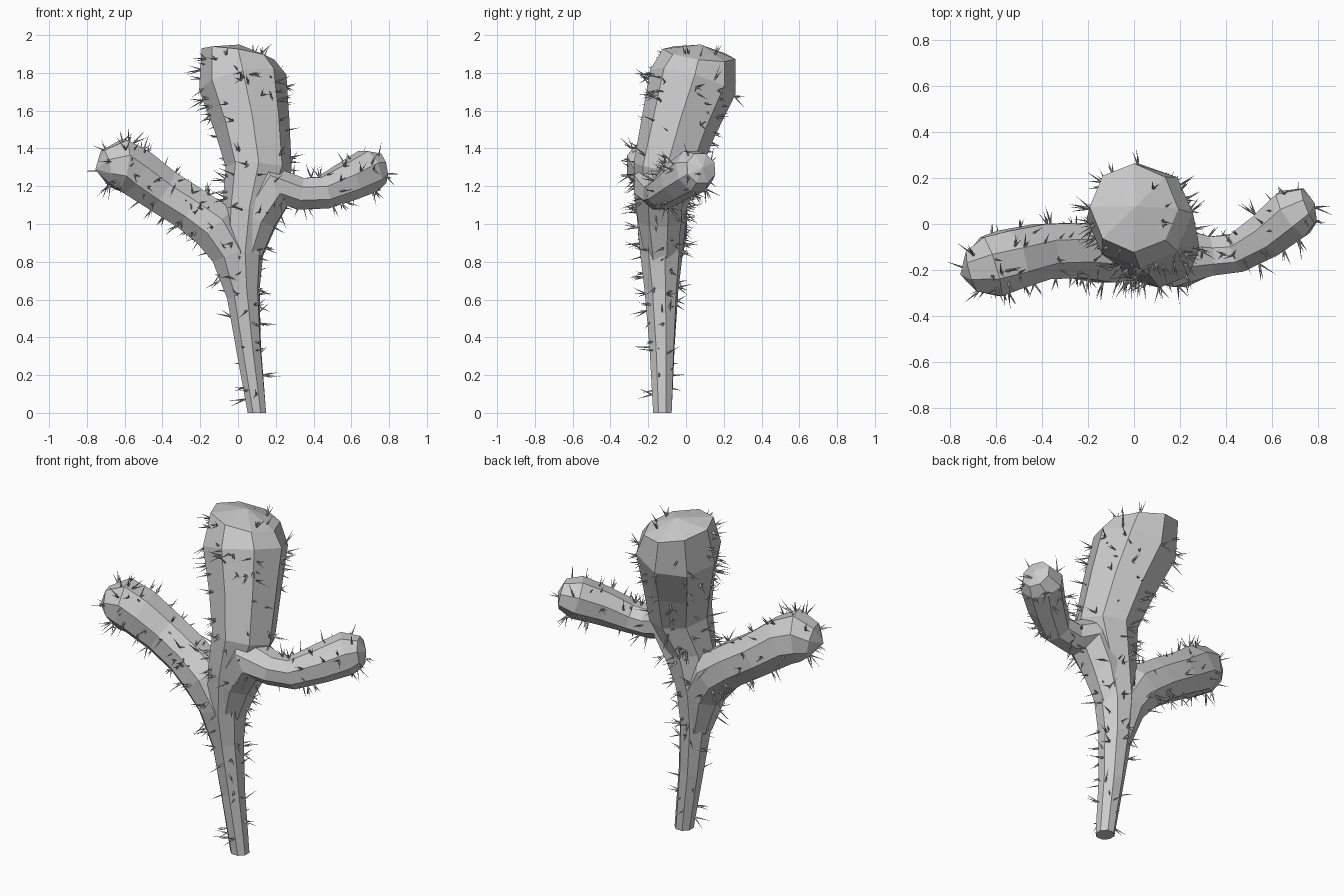
import bpy, bmesh, math, random
from mathutils import Vector, Matrix

random.seed(7)
cube = bpy.data.objects.get("Cube")
if cube:
    bpy.data.objects.remove(cube, do_unlink=True)

# One plain grey for skin and spines
grey = bpy.data.materials.new("light grey")
grey.use_nodes = True
grey.diffuse_color = (.6, .6, .6, 1)
grey.node_tree.nodes["Principled BSDF"].inputs["Base Color"].default_value = (.6, .6, .6, 1)


def add_object(name, bm):
    mesh = bpy.data.meshes.new(name)
    bm.to_mesh(mesh)
    bm.free()
    mesh.materials.append(grey)
    obj = bpy.data.objects.new(name, mesh)
    bpy.context.collection.objects.link(obj)
    return obj


def tube(name, path, tip, side, twist=0.0, sides=8):
    """Eight-sided limb through (x, y, z, radius) stations, ending in a point."""
    bm = bmesh.new()
    centres = [Vector(p[:3]) for p in path] + [Vector(tip)]
    rings = []
    for i, station in enumerate(path):
        # The last ring squares up to the tip, the foot lies flat
        start = i if i == len(path) - 1 else max(i - 1, 0)
        along = (centres[i + 1] - centres[start]).normalized()
        if station[2] == 0:
            along = Vector((0, 0, 1))
        u = (side - along * side.dot(along)).normalized()
        v = along.cross(u)
        phase = math.pi / sides * (1 - min(1, twist * i))
        ring = []
        for k in range(sides):
            a = phase + math.tau * k / sides
            ring.append(bm.verts.new(centres[i] + station[3] * (u * math.cos(a) + v * math.sin(a))))
        rings.append(ring)
    for a, b in zip(rings, rings[1:]):
        for k in range(sides):
            j = (k + 1) % sides
            bm.faces.new((a[k], a[j], b[j], b[k]))
    bm.faces.new(rings[0][::-1])
    apex = bm.verts.new(tip)
    for k in range(sides):
        bm.faces.new((rings[-1][k], rings[-1][(k + 1) % sides], apex))
    bmesh.ops.recalc_face_normals(bm, faces=bm.faces)
    return add_object(name, bm)


# Trunk: thin foot, swelling into a head that leans back
body = tube("cactus_body", [
    (.10, -.125, 0, .053), (.055, -.127, .35, .07), (.025, -.13, .65, .092),
    (.02, -.13, .85, .115), (.05, -.13, 1.08, .135), (.11, -.105, 1.29, .175),
    (.075, -.04, 1.52, .2), (.025, .035, 1.75, .235), (0, .07, 1.9, .195),
], (.008, .077, 1.95), Vector((1, 0, 0)), twist=.2)

# Arms, with roots running down inside the trunk so the joints flare
right_arm = tube("right_arm", [
    (.015, -.13, .62, .08), (-.03, -.13, .84, .12), (-.12, -.125, .985, .14),
    (-.25, -.115, 1.08, .13), (-.40, -.12, 1.175, .13), (-.54, -.155, 1.275, .14),
    (-.62, -.185, 1.315, .145), (-.70, -.205, 1.30, .098),
], (-.755, -.22, 1.29), Vector((0, 1, 0)))
left_arm = tube("left_arm", [
    (.035, -.13, .82, .09), (.09, -.135, 1.03, .125), (.2, -.145, 1.21, .14),
    (.33, -.14, 1.16, .092), (.45, -.125, 1.165, .092), (.58, -.045, 1.225, .108),
    (.69, .045, 1.28, .12), (.76, .08, 1.295, .085),
], (.785, .09, 1.30), Vector((0, 0, 1)))

# Fuse the arms into the trunk
bpy.context.view_layer.objects.active = body
for arm in (right_arm, left_arm):
    mod = body.modifiers.new("union", 'BOOLEAN')
    mod.operation = 'UNION'
    mod.solver = 'EXACT'
    mod.object = arm
    bpy.ops.object.modifier_apply(modifier=mod.name)
    bpy.data.objects.remove(arm, do_unlink=True)

# Spines: small clusters of splayed needles scattered evenly over the skin
surface = bmesh.new()
surface.from_mesh(body.data)
bmesh.ops.triangulate(surface, faces=surface.faces)
faces = list(surface.faces)
needles = bmesh.new()
for face in random.choices(faces, weights=[f.calc_area() for f in faces], k=270):
    a, b, c = (v.co for v in face.verts)
    s, t = math.sqrt(random.random()), random.random()
    spot = a * (1 - s) + b * (s * (1 - t)) + c * (s * t)
    if spot.z < .05 or spot.z > 1.91:
        continue
    for _ in range(random.randint(1, 4)):
        splay = Vector([random.uniform(-1, 1) for _ in range(3)])
        aim = (face.normal + splay * .55).normalized()
        length = random.uniform(.03, .105)
        turn = aim.to_track_quat('Z', 'Y').to_matrix().to_4x4()
        place = Matrix.Translation(spot + aim * (length / 2 - .005)) @ turn
        bmesh.ops.create_cone(needles, cap_ends=True, segments=4, radius1=.005,
                              radius2=0, depth=length, matrix=place)
surface.free()
add_object("spines", needles)
